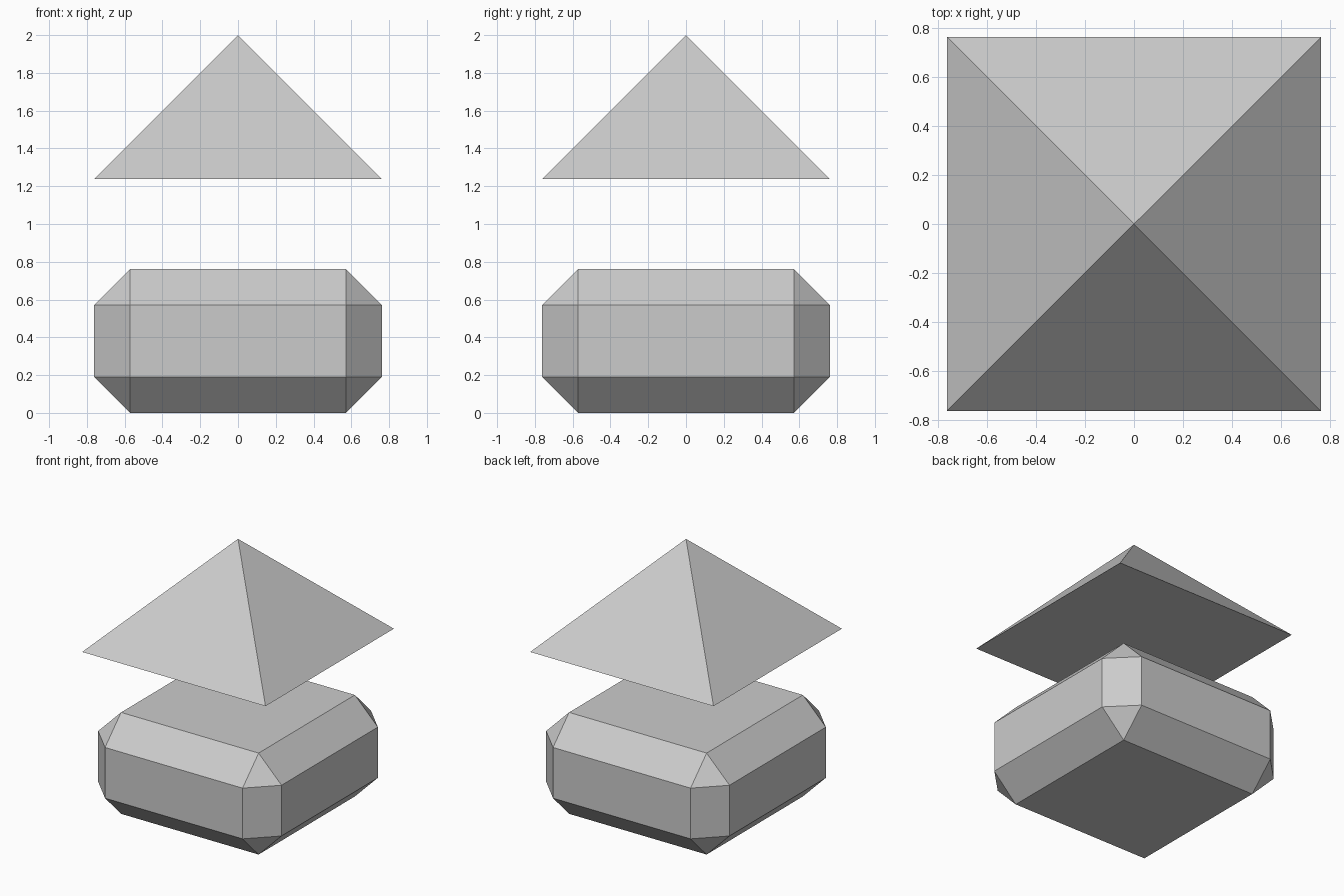
import bpy
import bmesh
import math
from mathutils import Matrix

if "Cube" in bpy.data.objects:
    bpy.data.objects.remove(bpy.data.objects["Cube"])

HALF = 0.762      # half width, also the height of each part
CHAMFER = 0.1905
TOP = 2.0


def add_object(name, bm):
    mesh = bpy.data.meshes.new(name)
    bm.to_mesh(mesh)
    bm.free()
    obj = bpy.data.objects.new(name, mesh)
    bpy.context.collection.objects.link(obj)
    return obj


# Chamfered block standing on the ground
bm = bmesh.new()
bmesh.ops.create_cube(bm, size=1)
bmesh.ops.scale(bm, vec=(2 * HALF, 2 * HALF, HALF), verts=bm.verts)
body = add_object("body_block", bm)
body.location.z = HALF / 2
bevel = body.modifiers.new("chamfer", 'BEVEL')
bevel.width = CHAMFER
bevel.segments = 1
bevel.limit_method = 'NONE'

# Closed four-sided pyramid floating above
bm = bmesh.new()
bmesh.ops.create_cone(bm, cap_ends=True, segments=4,
                      radius1=HALF * math.sqrt(2), radius2=0, depth=HALF)
bmesh.ops.remove_doubles(bm, verts=bm.verts, dist=0.0001)
# Turn so the base edges follow the axes, whichever way the cone starts
corner = min(bm.verts, key=lambda v: v.co.z).co
turn = math.pi / 4 - math.atan2(corner.y, corner.x)
bmesh.ops.rotate(bm, verts=bm.verts, matrix=Matrix.Rotation(turn, 3, 'Z'))
roof = add_object("pyramid_roof", bm)
roof.location.z = TOP - HALF / 2
